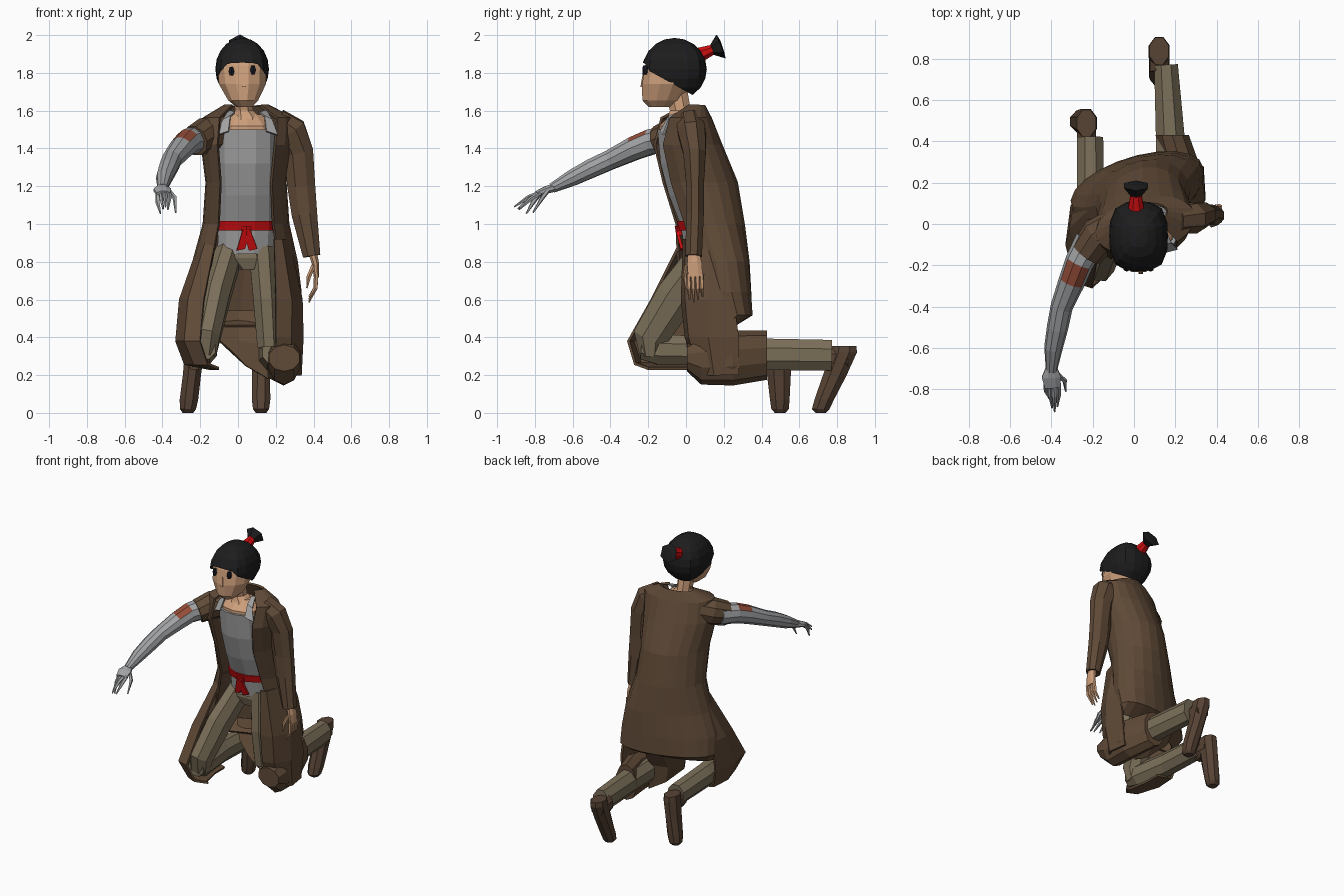
import bpy, bmesh, math
from mathutils import Vector as V


def material(name, *rgb):
    m = bpy.data.materials.new(name)
    m.diffuse_color = (*rgb, 1)
    return m


COAT = material("coat brown", .115, .068, .038)
KHAKI = material("trouser khaki", .2, .16, .1)
SHIRT = material("shirt grey", .36, .36, .36)
STEEL = material("arm grey", .36, .37, .38)
SKIN = material("skin", .62, .35, .2)
RED = material("red cloth", .6, .004, .005)
HAIR = material("hair black", .012, .012, .013)
BOOT = material("boot brown", .095, .056, .035)
PATCH = material("rust patch", .3, .075, .04)
EYE = material("eye dark", .008, .009, .014)


def make(name, verts, faces, mat, thick=0):
    me = bpy.data.meshes.new(name)
    me.from_pydata([tuple(v) for v in verts], [], faces)
    bm = bmesh.new()
    bm.from_mesh(me)
    bmesh.ops.recalc_face_normals(bm, faces=bm.faces)
    bm.to_mesh(me)
    bm.free()
    me.materials.append(mat)
    ob = bpy.data.objects.new(name, me)
    bpy.context.collection.objects.link(ob)
    if thick:
        s = ob.modifiers.new("thickness", 'SOLIDIFY')
        s.thickness, s.offset = thick, 0
    return ob


def tube(name, path, mat, n=8, ref=(1, 0, 0), normal=None, cap=True, arc=None, thick=0):
    """Loft of rings; path items are (x, y, z, radius[, second radius])."""
    pts, ref, verts, faces = [V(p[:3]) for p in path], V(ref), [], []
    cols = n + 1 if arc else n
    a0, a1 = arc or (180 / n, 360 + 180 / n)
    for i, p in enumerate(path):
        d = V(normal) if normal else (pts[min(i + 1, len(pts) - 1)] - pts[max(i - 1, 0)]).normalized()
        v = (ref - d * ref.dot(d)).normalized()
        w = d.cross(v)
        for j in range(cols):
            a = math.radians(a0 + (a1 - a0) * j / n)
            verts.append(pts[i] + v * p[3] * math.cos(a) + w * p[-1] * math.sin(a))
    for i in range(len(path) - 1):
        for j in range(n):
            k = (j + 1) % cols
            faces.append((i * cols + j, i * cols + k, (i + 1) * cols + k, (i + 1) * cols + j))
    if cap and not arc:
        faces += [tuple(range(n)), tuple(range(len(verts) - n, len(verts)))]
    return make(name, verts, faces, mat, thick)


def stack(name, rows, mat, **kw):
    """Horizontal rings given as (z, x0, x1, y0, y1)."""
    path = [((a + b) / 2, (c + d) / 2, z, (b - a) / 2, (d - c) / 2) for z, a, b, c, d in rows]
    return tube(name, path, mat, normal=(0, 0, 1), **kw)


def sheet(name, rows, mat, thick=.015):
    n = len(rows[0])
    faces = [(i * n + j, i * n + j + 1, (i + 1) * n + j + 1, (i + 1) * n + j)
             for i in range(len(rows) - 1) for j in range(n - 1)]
    return make(name, [p for r in rows for p in r], faces, mat, thick)


# Head, nose, neck and chest
stack("face", [(1.62, -.01, .075, -.2, -.07), (1.655, -.055, .11, -.235, -.02), (1.74, -.105, .152, -.237, .03),
               (1.84, -.115, .155, -.222, .06), (1.92, -.09, .13, -.175, .04)], SKIN, n=12)
stack("nose", [(1.725, .018, .047, -.245, -.22), (1.79, .027, .038, -.232, -.22)], SKIN, n=4)
stack("neck", [(1.5, -.05, .15, -.13, .03), (1.57, -.03, .12, -.1, .04), (1.6, -.02, .085, -.09, .03),
               (1.72, -.03, .08, -.12, .01)], SKIN)
stack("chest", [(1.45, -.09, .2, -.14, .05), (1.52, -.09, .19, -.14, .05), (1.58, -.04, .13, -.08, .04)], SKIN, n=10)
for x, z in ((-.035, 1.808), (.08, 1.815)):
    stack("eye", [(z - .023, x - .01, x + .01, -.23, -.2), (z, x - .018, x + .018, -.231, -.2),
                  (z + .023, x - .01, x + .01, -.228, -.2)], EYE, n=6)

# Hair cap, boxy from above, cut by a sloping hairline that arches over the brow
bm = bmesh.new()
bmesh.ops.create_uvsphere(bm, u_segments=16, v_segments=10, radius=1)
for v in bm.verts:
    x, y, z = v.co
    f = math.hypot(x, y) / max((abs(x) ** 3 + abs(y) ** 3) ** (1 / 3), 1e-6)
    v.co = V((.022 + x * f * .142, -.06 + y * f * .17, 1.82 + z * .165))
cut = bmesh.ops.bisect_plane(bm, geom=bm.verts[:] + bm.edges[:] + bm.faces[:], plane_co=(0, -.23, 1.83),
                             plane_no=(0, -.5, -.9), clear_outer=True)
for v in cut["geom_cut"]:
    if isinstance(v, bmesh.types.BMVert) and v.co.y < -.15 and abs(v.co.x - .022) < .1:
        v.co.z += .025
me = bpy.data.meshes.new("hair")
bm.to_mesh(me)
bm.free()
me.materials.append(HAIR)
bpy.context.collection.objects.link(bpy.data.objects.new("hair", me))
tube("hair_tie", [(.01, .06, 1.89, .045), (.01, .145, 1.925, .028)], RED)
tube("ponytail", [(.01, .135, 1.92, .026), (.01, .186, 1.94, .068), (.01, .192, 1.942, .03)], HAIR, n=6)

# Shirt, shoulder strips, belt and knot
stack("shirt", [(.84, -.11, .2, -.005, .2), (1.0, -.11, .21, -.035, .22), (1.15, -.11, .21, -.095, .2),
                (1.32, -.12, .22, -.14, .16), (1.5, -.12, .22, -.155, .08)], SHIRT, n=12)
for s in (-1, 1):
    sheet("shirt_strap", [[(.05 + s * a, y, z) for a, y, z in row] for row in
                          (((.1, -.135, 1.49), (.16, -.12, 1.47)), ((.09, -.09, 1.57), (.13, -.09, 1.55)),
                           ((.065, -.01, 1.59), (.1, -.01, 1.6)))], SHIRT, .01)
stack("belt", [(.965, -.118, .213, -.038, .22), (1.015, -.118, .213, -.052, .225)], RED, n=12)
stack("belt_knot", [(.94, .02, .07, -.05, -.01), (.99, .01, .08, -.06, -.01)], RED, n=6)
for x in (0.015, .08):
    sheet("belt_end", [[(.025, -.048, .97), (.065, -.048, .97)], [(x - .022, -.022, .86), (x + .022, -.022, .87)]], RED)

# Coat body: open-fronted rings (z, left, right, front edge, back), slightly twisted
coat = [(1.625, -.07, .16, .0, .09), (1.56, -.18, .29, -.11, .12), (1.42, -.19, .28, -.145, .18),
        (1.22, -.165, .25, -.1, .265), (1.0, -.18, .265, -.03, .3), (.8, -.235, .31, .0, .315),
        (.64, -.29, .33, .03, .325), (.52, -.3, .33, .08, .33), (.46, -.27, .32, .08, .22)]
ob = stack("coat_body", [(z, a, b, d - 2 * (d - c) / 1.77, d) for z, a, b, c, d in coat], COAT,
           n=16, arc=(-50, 230), thick=.015)
for v in ob.data.vertices:
    v.co.y += (.25 if v.co.z < .9 else .16) * (v.co.x - .03)

# Coat skirts draped over the thighs
flaps = {"coat_right_flap": [(.9, ((-.12, -.03), (-.17, -.01), (-.2, .08), (-.185, .15))),
                             (.6, ((-.18, -.18), (-.26, -.15), (-.305, -.02), (-.285, .1))),
                             (.38, ((-.2, -.305), (-.28, -.28), (-.325, -.1), (-.3, .09))),
                             (.26, ((-.16, -.27), (-.23, -.24), (-.28, -.08), (-.27, .07))),
                             (.235, ((-.1, -.2), (-.12, -.2), (-.15, -.05), (-.15, .06)))],
         "coat_left_flap": [(.92, ((.19, -.01), (.23, 0), (.265, .12), (.25, .22))),
                            (.6, ((.2, -.02), (.28, 0), (.335, .12), (.32, .25))),
                            (.4, ((.2, 0), (.28, .02), (.34, .12), (.33, .28))),
                            (.2, ((.2, .08), (.28, .08), (.33, .15), (.31, .28)))]}
for name, rows in flaps.items():
    sheet(name, [[(x, y, z) for x, y in pts] for z, pts in rows], COAT)
tube("coat_left_shin_wrap", [(.245, .005, .29, .085, .07), (.245, .08, .28, .09, .13),
                             (.24, .25, .29, .095, .145), (.185, .43, .305, .085, .13)],
     COAT, n=10, normal=(0, 1, 0))
sheet("coat_inner_hem", [[(-.16, .22, .54), (0, .29, .54), (.16, .28, .54)], [(-.12, .19, .4), (0, .2, .38), (.15, .2, .36)],
                         [(-.03, .16, .32), (.04, .17, .25), (.16, .2, .18)]], COAT)

# Sleeves
tube("right_sleeve", [(-.08, -.01, 1.49, .09), (-.17, -.06, 1.47, .095), (-.23, -.14, 1.44, .083)],
     COAT, ref=(0, 0, 1), n=10)
tube("left_sleeve", [(.2, .02, 1.55, .07, .07), (.275, .03, 1.49, .095, .08), (.32, .045, 1.38, .085, .065),
                     (.335, .048, 1.2, .08, .05), (.352, .048, 1.05, .073, .05), (.39, .04, .83, .05, .048)], COAT)

# Bare grey right arm with a rust patch on its upper faces
arm = [(-.21, -.08, 1.45, .075), (-.265, -.185, 1.435, .07), (-.3, -.275, 1.4, .065), (-.35, -.4, 1.34, .054),
       (-.37, -.5, 1.295, .052), (-.39, -.6, 1.245, .045), (-.4, -.71, 1.19, .027)]
ob = tube("right_arm", arm, STEEL, n=10, ref=(0, 0, 1))
ob.data.materials.append(PATCH)
for j in (8, 9, 0):
    ob.data.polygons[10 + j].material_index = 1


def finger(name, mat, *pts):
    r = (.013, .012, .004)
    tube(name, [(*p, r[i]) for i, p in enumerate(pts)], mat, n=5, ref=(.3, .5, .8))


# Right hand
tube("right_palm", [(-.4, -.69, 1.195, .025, .027), (-.4, -.74, 1.18, .022, .05), (-.395, -.79, 1.16, .016, .04)],
     STEEL, ref=(0, 0, 1))
for i in range(4):
    x = -.425 + i * .02
    y = (.05, .015, 0, .02)[i]
    finger("right_finger", STEEL, (x, -.77, 1.165), (x, -.835 + y / 2, 1.14 - y / 2),
           (-.41 + i * .013, -.91 + y * 1.3, 1.09 - y * .7))
finger("right_thumb", STEEL, (-.37, -.73, 1.18), (-.335, -.76, 1.14), (-.33, -.81, 1.06))

# Left hand
tube("left_palm", [(.395, .04, .85, .025, .032), (.41, .045, .79, .02, .042), (.415, .05, .72, .015, .042)], SKIN)
for i in range(4):
    y = .015 + i * .023
    finger("left_finger", SKIN, (.415, y, .735), (.41, y, .66), (.375, y + .004, .585 + .015 * abs(i - 1)))
finger("left_thumb", SKIN, (.4, .005, .78), (.375, -.005, .72), (.365, .0, .66))

# Trousers
stack("hips", [(.76, -.02, .13, .02, .22), (.82, -.12, .21, .0, .24), (.9, -.12, .21, .01, .23)], KHAKI)
tube("right_thigh", [(-.04, .13, .87, .075, .1), (-.115, -.05, .62, .08, .115), (-.165, -.19, .4, .075, .1),
                     (-.18, -.19, .31, .07, .06)], KHAKI)
tube("right_shin", [(-.175, -.24, .34, .06, .06), (-.18, -.15, .335, .075, .085), (-.21, .1, .33, .072, .085),
                    (-.212, .42, .315, .068, .08)], KHAKI)
tube("left_thigh", [(.13, .11, .87, .08, .11), (.15, .08, .6, .075, .105), (.165, .08, .35, .068, .085)], KHAKI)
tube("left_shin", [(.18, .06, .32, .055, .06), (.18, .2, .31, .075, .09), (.175, .43, .31, .075, .09),
                   (.155, .77, .305, .062, .088)], KHAKI)

# Boots: ankle plus foot pointing down to the ground
for side, x, y, lean, toe in (("left", .122, .838, .125, .0), ("right", -.23, .488, -.01, -.035)):
    tube(side + "_boot_ankle", [(x, y - .1, .29, .048, .065), (x, y + .02, .285, .05, .06)], BOOT)
    stack(side + "_boot", [(z, x + toe * t - w, x + toe * t + w, y - lean * t - d, y - lean * t + d)
                           for z, t, w, d in ((.355, 0, .05, .07), (.32, .02, .055, .075), (.2, .4, .052, .068),
                                              (.07, .85, .053, .056), (.02, 1, .046, .05), (0, 1, .03, .03))], BOOT)
